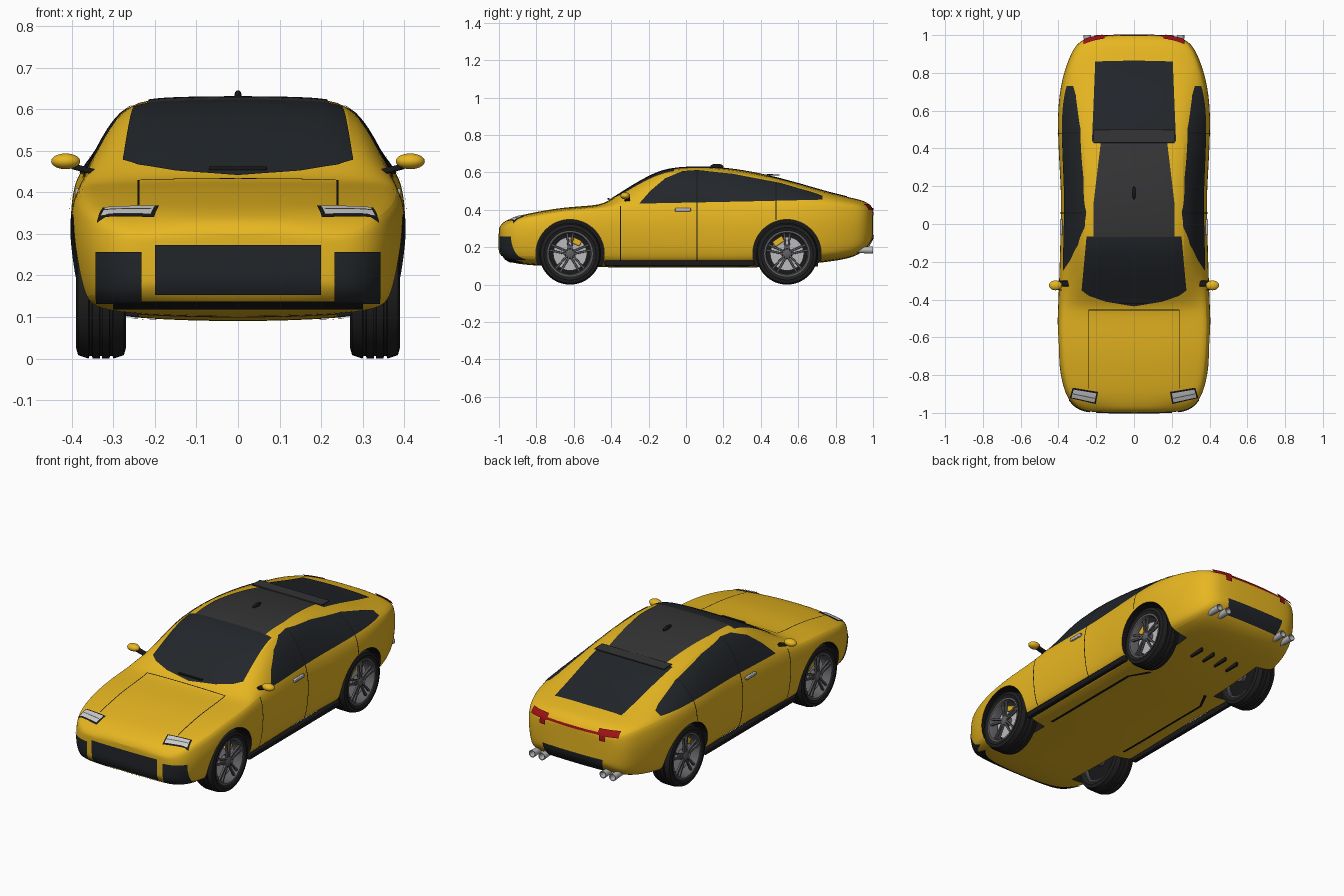
import bpy, bmesh, math
from mathutils import Vector, Matrix
from mathutils.bvhtree import BVHTree

if "Cube" in bpy.data.objects:
    bpy.data.objects.remove(bpy.data.objects["Cube"])


def material(name, r, g, b):
    m = bpy.data.materials.new(name)
    m.diffuse_color = (r, g, b, 1)
    m.use_nodes = True
    m.node_tree.nodes["Principled BSDF"].inputs["Base Color"].default_value = m.diffuse_color
    return m


YELLOW = material("yellow_paint", .8, .47, .015)
GLASS = material("dark_glass", .016, .019, .023)
BLACK = material("black_trim", .009, .009, .01)
ROOF = material("roof_grey", .035, .035, .037)
RUBBER = material("rubber", .014, .014, .015)
METAL = material("rim_grey", .12, .12, .13)
CHROME = material("chrome", .5, .5, .52)
LAMP = material("lamp_white", .65, .65, .65)
RED = material("lamp_red", .35, .006, .008)


def finish(bm, name, mat, mirror=True, bevel=0.0, angle=35):
    me = bpy.data.meshes.new(name)
    bm.to_mesh(me)
    bm.free()
    ob = bpy.data.objects.new(name, me)
    bpy.context.collection.objects.link(ob)
    me.materials.append(mat)
    if mirror:
        ob.modifiers.new("mirror", 'MIRROR').use_clip = False
    if bevel:
        b = ob.modifiers.new("bevel", 'BEVEL')
        b.width, b.segments = bevel, 2
    smooth(ob, angle)
    return ob


def smooth(ob, angle=35):
    bpy.ops.object.select_all(action='DESELECT')
    ob.select_set(True)
    bpy.context.view_layer.objects.active = ob
    bpy.ops.object.shade_smooth_by_angle(angle=math.radians(angle))


def bake(ob):
    me = bpy.data.meshes.new_from_object(ob.evaluated_get(bpy.context.evaluated_depsgraph_get()))
    ob.modifiers.clear()
    ob.data = me


def add_box(bm, c, s, rot=None):
    m = Matrix.Translation(c) @ (rot or Matrix()) @ Matrix.Diagonal((*s, 1))
    bmesh.ops.create_cube(bm, size=1, matrix=m)


def box(name, c, s, mat, mirror=True, bevel=0.0, rot=None):
    bm = bmesh.new()
    add_box(bm, c, s, rot)
    return finish(bm, name, mat, mirror, bevel)


def ellipsoid(name, c, s, mat, mirror=True):
    bm = bmesh.new()
    bmesh.ops.create_uvsphere(bm, u_segments=24, v_segments=14, radius=1,
                              matrix=Matrix.Translation(c) @ Matrix.Diagonal((*s, 1)))
    return finish(bm, name, mat, mirror)


def lathe(name, profile, c, mat, axis='X', n=48):
    """Closed (offset, radius) profile turned about an axis through c."""
    bm = bmesh.new()
    rings = []
    for k in range(n):
        a = 2 * math.pi * k / n
        u, v = math.cos(a), math.sin(a)
        rings.append([bm.verts.new(Vector(c) + Vector((o, r * u, r * v) if axis == 'X' else (r * u, o, r * v)))
                      for o, r in profile])
    for k in range(n):
        p, q = rings[k], rings[(k + 1) % n]
        for i in range(len(profile)):
            j = (i + 1) % len(profile)
            bm.faces.new((p[i], p[j], q[j], q[i]))
    bmesh.ops.recalc_face_normals(bm, faces=bm.faces)
    return finish(bm, name, mat)


def curve(pts, y):
    for (a, p), (b, q) in zip(pts, pts[1:]):
        if y <= b:
            return p + (q - p) * max(0, y - a) / (b - a)
    return pts[-1][1]


# Body: side and plan curves drive a loft along y
TOP = [(-1, .30), (-.985, .33), (-.93, .36), (-.865, .377), (-.68, .41), (-.46, .427), (-.41, .45), (-.31, .517),
       (-.17, .598), (-.09, .622), (0, .631), (.15, .629), (.29, .614), (.45, .582), (.61, .539), (.77, .491),
       (.94, .452), (.975, .437), (1, .405)]
BOTTOM = [(-1, .185), (-.985, .15), (-.95, .118), (-.85, .1), (-.3, .088), (.4, .088), (.7, .11), (.87, .135),
          (.93, .16), (.975, .2), (1, .25)]
WIDTH = [(-1, .22), (-.985, .285), (-.955, .33), (-.9, .365), (-.8, .392), (-.6, .41), (-.25, .396), (.13, .386),
         (.4, .402), (.6, .408), (.75, .39), (.85, .36), (.94, .315), (.975, .275), (1, .21)]
BELT = [(-1, .285), (-.93, .345), (-.68, .395), (-.46, .415), (-.3, .43), (.3, .44), (.73, .45), (.9, .43),
        (.97, .41), (1, .38)]
CABIN = [(-1, .14), (-.9, .26), (-.4, .29), (-.2, .275), (0, .27), (.35, .265), (.7, .28), (.85, .26),
         (.95, .22), (1, .14)]
STATIONS = [-1, -.985, -.955, -.9, -.8, -.68, -.55, -.46, -.41, -.31, -.17, -.08, .03, .15, .29, .45, .61, .77,
            .88, .94, .975, 1]


def section(y):
    zb, w, zt, wr = curve(BOTTOM, y), curve(WIDTH, y), curve(TOP, y), curve(CABIN, y)
    zs = min(curve(BELT, y), zt - .013)
    h, wb = zs - zb, .955 * w
    zr = zt - min(.01, .35 * (zt - zs))
    return [(0, zb), (.6 * w, zb + .02 * h), (.87 * w, zb + .07 * h), (.945 * w, zb + .16 * h),
            (.985 * w, zb + .42 * h), (w, zb + .68 * h), (.985 * w, zb + .86 * h), (wb, zs),
            ((wb + wr) / 2 + .01, (zs + zr) / 2), (wr, zr), (.6 * wr, zt - .2 * (zt - zr)), (0, zt)]


bm = bmesh.new()
rings = []
for y in STATIONS:
    s = section(y)
    rings.append([bm.verts.new((x, y, z)) for x, z in s] + [bm.verts.new((-x, y, z)) for x, z in s[-2:0:-1]])
n = len(rings[0])
for a, b in zip(rings, rings[1:]):
    for i in range(n):
        bm.faces.new((a[i], a[(i + 1) % n], b[(i + 1) % n], b[i]))
for r in (rings[0], rings[-1]):
    for i in range(n // 2):
        quad = [r[i], r[i + 1], r[-i - 1], r[-i % n]]
        bm.faces.new(list(dict.fromkeys(quad)))
bmesh.ops.recalc_face_normals(bm, faces=bm.faces)
body = finish(bm, "body", YELLOW, False)
body.modifiers.new("subsurf", 'SUBSURF').levels = 2
bake(body)
skin = bmesh.new()
skin.from_mesh(body.data)
TREE = BVHTree.FromBMesh(skin)
skin.free()

# Wheel arches
for y in (-.62, .54):
    for sx in (-1, 1):
        bm = bmesh.new()
        bmesh.ops.create_cone(bm, cap_ends=True, segments=64, radius1=.183, radius2=.183, depth=.4,
                              matrix=Matrix.Translation((sx * .44, y, .165)) @ Matrix.Rotation(math.pi / 2, 4, 'Y'))
        cut = finish(bm, "arch_cutter", BLACK, False)
        cut.hide_render = True
        m = body.modifiers.new("arch", 'BOOLEAN')
        m.object, m.solver, m.material_mode = cut, 'EXACT', 'TRANSFER'
bake(body)
smooth(body, 40)
for ob in [o for o in bpy.data.objects if o.name.startswith("arch_cutter")]:
    bpy.data.objects.remove(ob)


def panel(name, outline, axis, mat, lift=.003, sign=1, step=.02):
    """Convex flat outline projected along an axis onto the body, mirrored in x."""
    pts = [Vector((u, v, 0)) for u, v in outline]
    if sum(p.x * q.y - q.x * p.y for p, q in zip(pts, pts[1:] + pts[:1])) < 0:
        pts.reverse()
    lo = [min(p[i] for p in pts) for i in (0, 1)]
    size = [max(p[i] for p in pts) - lo[i] for i in (0, 1)]
    bm = bmesh.new()
    bmesh.ops.create_grid(bm, x_segments=math.ceil(size[0] / step), y_segments=math.ceil(size[1] / step), size=.5)
    for v in bm.verts:
        v.co = (lo[0] + (v.co.x + .5) * size[0], lo[1] + (v.co.y + .5) * size[1], 0)
    for p, q in zip(pts, pts[1:] + pts[:1]):
        d = q - p
        bmesh.ops.bisect_plane(bm, geom=bm.verts[:] + bm.edges[:] + bm.faces[:], plane_co=p,
                               plane_no=(d.y, -d.x, 0), clear_outer=True)
    k = 'xyz'.index(axis)
    ray = Vector([-sign if i == k else 0 for i in range(3)])
    missed = []
    for v in bm.verts:
        o = [v.co.x + 1e-5, v.co.y]
        o.insert(k, 3 * sign)
        hit, nor, _, _ = TREE.ray_cast(Vector(o), ray)
        if hit:
            v.co = hit + nor * lift
        else:
            missed.append(v)
    bmesh.ops.delete(bm, geom=missed, context='VERTS')
    bm.normal_update()
    bmesh.ops.reverse_faces(bm, faces=[f for f in bm.faces if f.normal.dot(ray) > 0])
    return finish(bm, name, mat)


# Glass and roof
panel("windscreen", [(0, -.065), (.25, -.065), (.277, -.35), (.24, -.378), (.15, -.41), (0, -.435)], 'z', GLASS)
panel("roof_panel", [(0, -.068), (.235, -.068), (.215, .1), (.215, .435), (0, .435)], 'z', ROOF)
panel("rear_window", [(0, .435), (.222, .435), (.205, .86), (0, .865)], 'z', GLASS)
panel("side_window", [(-.25, .432), (-.19, .5), (-.11, .567), (-.02, .604), (.06, .61), (.25, .59), (.5, .542),
                      (.68, .49), (.73, .472), (.73, .452)], 'x', GLASS)
box("roof_spoiler", (0, .465, .587), (.43, .07, .006), ROOF, False, .002, Matrix.Rotation(-.03, 4, 'X'))
ellipsoid("antenna_fin", (0, .165, .632), (.009, .035, .014), BLACK, False)
box("wiper", (.035, -.415, .458), (.07, .012, .008), BLACK)

# Panel gaps
panel("front_door_gap", [(-.353, .13), (-.348, .13), (-.348, .42), (-.353, .42)], 'x', BLACK, .0015)
panel("rear_door_gap", [(.056, .13), (.061, .13), (.061, .6), (.056, .6)], 'x', BLACK, .005)
panel("quarter_gap", [(.478, .345), (.483, .345), (.483, .54), (.478, .54)], 'x', BLACK, .005)
panel("bonnet_side_gap", [(.237, -.87), (.242, -.87), (.242, -.455), (.237, -.455)], 'z', BLACK, .0015)
panel("bonnet_rear_gap", [(0, -.458), (.242, -.458), (.242, -.453), (0, -.453)], 'z', BLACK, .0015)

# Front end
panel("grille", [(0, .155), (.2, .155), (.2, .273), (0, .273)], 'y', GLASS, .004, -1)
panel("side_intake", [(.232, .135), (.34, .135), (.34, .257), (.232, .257)], 'y', GLASS, .004, -1)
panel("front_lip", [(0, .122), (.3, .122), (.3, .14), (0, .14)], 'y', BLACK, .004, -1)
panel("headlight_frame", [(.19, -.888), (.325, -.866), (.338, -.92), (.202, -.952)], 'z', BLACK, .003)
panel("headlight", [(.199, -.895), (.319, -.875), (.329, -.916), (.209, -.942)], 'z', LAMP, .006)
panel("headlight_divider", [(.207, -.918), (.322, -.894), (.323, -.899), (.208, -.923)], 'z', METAL, .008)

# Rear end
panel("tail_light", [(.155, .397), (.265, .397), (.265, .424), (.155, .424)], 'y', RED, .008)
panel("tail_light_foot", [(.165, .37), (.2, .37), (.2, .4), (.165, .4)], 'y', RED, .008)
panel("tail_light_bar", [(0, .397), (.16, .397), (.16, .408), (0, .408)], 'y', RED, .005)
panel("rear_diffuser", [(0, .19), (.17, .19), (.185, .265), (0, .265)], 'y', GLASS, .005)
for i, x in enumerate((.188, .247)):
    lathe("exhaust_%d" % i, [(0, .015), (.09, .02), (.09, .016), (.03, .013)], (x, .91, .185), CHROME, 'Y', 24)

# Sides
box("side_skirt", (.362, -.035, .114), (.028, .8, .03), BLACK, bevel=.006)
box("door_handle", (.386, -.017, .4), (.014, .085, .018), CHROME, bevel=.004)
ellipsoid("wing_mirror", (.415, -.325, .475), (.035, .026, .019), YELLOW)
box("mirror_arm", (.372, -.315, .456), (.06, .03, .014), BLACK, bevel=.004, rot=Matrix.Rotation(-.25, 4, 'Y'))

# Underside
panel("floor_rail", [(.24, -.38), (.255, -.38), (.255, .25), (.24, .25)], 'z', BLACK, .004, -1)
panel("floor_rail_end", [(.24, .25), (.255, .25), (.2, .36), (.18, .36)], 'z', BLACK, .004, -1)
bm = bmesh.new()
for x in (.04, .12):
    add_box(bm, (x, .66, .106), (.01, .09, .02))
finish(bm, "diffuser_fins", BLACK)

# Wheels: tyre, rim, paired spokes, hub, disc and caliper
TYRE = [(-.052, .118), (-.06, .14), (-.055, .157), (-.03, .165), (-.028, .159), (-.022, .159), (-.02, .165),
        (-.003, .165), (-.002, .159), (.002, .159), (.003, .165), (.02, .165), (.022, .159), (.028, .159),
        (.03, .165), (.055, .157), (.06, .14), (.052, .118)]
for axle, y, cal in (("front", -.62, .03), ("rear", .54, -.045)):
    c = Vector((.33, y, .165))
    lathe(axle + "_tyre", TYRE, c, RUBBER, n=64)
    lathe(axle + "_rim", [(-.05, .112), (.044, .108), (.054, .114), (.054, .122), (-.05, .122)], c, METAL)
    lathe(axle + "_hub", [(-.05, .0005), (-.05, .03), (.046, .024), (.05, .018), (.05, .0005)], c, METAL, n=24)
    lathe(axle + "_brake_disc", [(.008, .028), (.008, .09), (.016, .09), (.016, .028)], c, CHROME)
    lathe(axle + "_wheel_back", [(-.03, .001), (-.03, .116), (-.02, .116), (-.02, .001)], c, BLACK)
    bm = bmesh.new()
    for k in range(5):
        for off in (-.011, .011):
            r = Matrix.Rotation(2 * math.pi * k / 5, 4, 'X')
            add_box(bm, c + r @ Vector((.042, off, .064)), (.012, .011, .1), r @ Matrix.Rotation(-off * 9, 4, 'X'))
    finish(bm, axle + "_spokes", METAL, bevel=.002)
    box(axle + "_caliper", c + Vector((.018, cal, .066)), (.024, .06, .032), YELLOW, bevel=.005,
        rot=Matrix.Rotation(-math.atan2(cal, .066), 4, 'X'))
